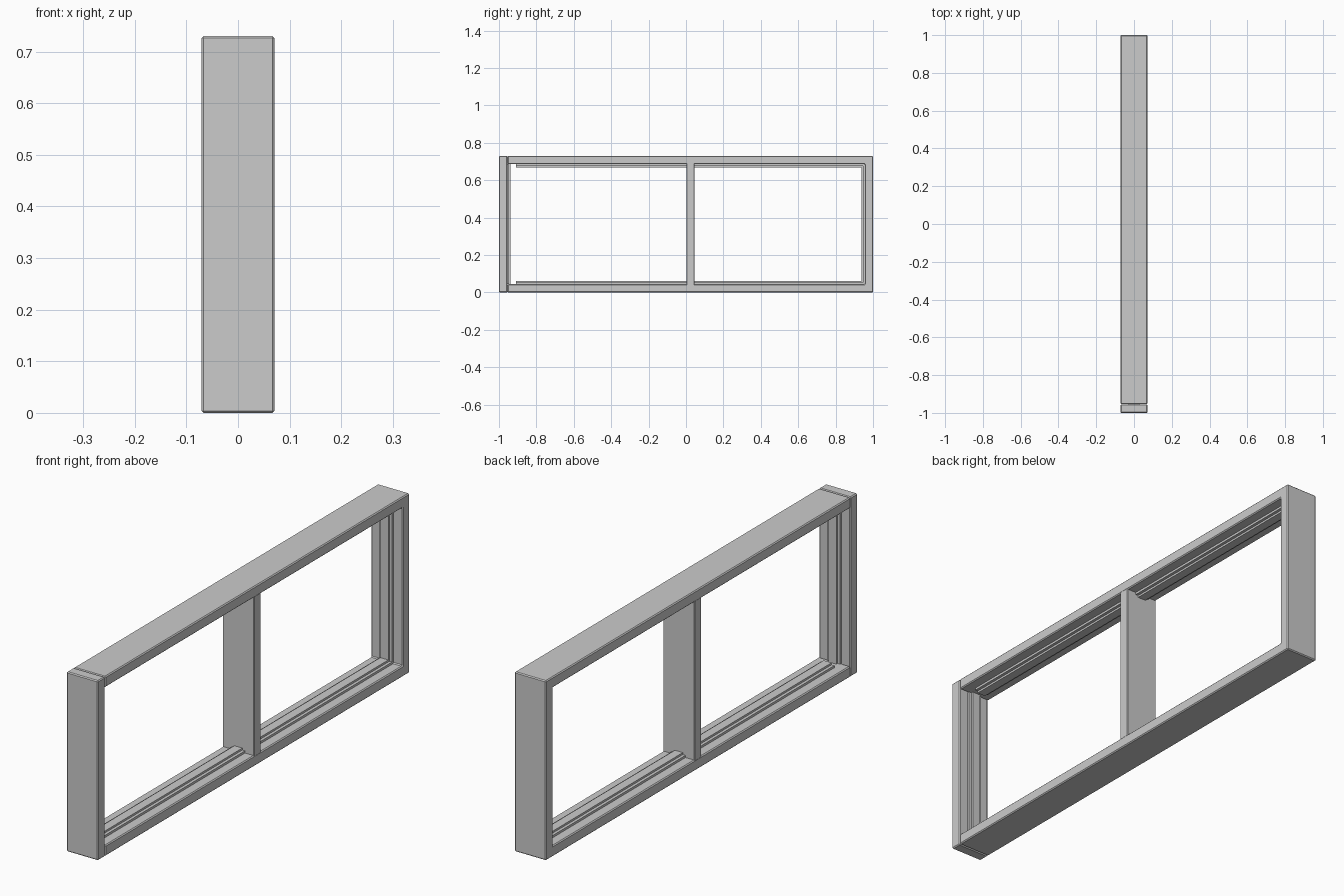
import bpy, bmesh

if "Cube" in bpy.data.objects:
    bpy.data.objects.remove(bpy.data.objects["Cube"])

D = 0.071          # half depth in x
W = 0.044          # frame bar width
H = 0.73           # height
Y0, Y1 = -0.954, 1.0


def finish(name, bm, bevel=0.0):
    bmesh.ops.recalc_face_normals(bm, faces=bm.faces[:])
    me = bpy.data.meshes.new(name)
    bm.to_mesh(me)
    bm.free()
    ob = bpy.data.objects.new(name, me)
    bpy.context.collection.objects.link(ob)
    if bevel:
        m = ob.modifiers.new("bevel", 'BEVEL')
        m.width = bevel
        m.segments = 1
        m.limit_method = 'ANGLE'
    return ob


def slab(name, outline, bevel):
    """Extrude a (y, z) outline through the frame depth."""
    bm = bmesh.new()
    face = bm.faces.new([bm.verts.new((-D, y, z)) for y, z in outline])
    geo = bmesh.ops.extrude_face_region(bm, geom=[face])['geom']
    verts = [v for v in geo if isinstance(v, bmesh.types.BMVert)]
    bmesh.ops.translate(bm, verts=verts, vec=(2 * D, 0, 0))
    return finish(name, bm, bevel)


def box(name, y0, y1, z0, z1, bevel):
    return slab(name, [(y0, z0), (y1, z0), (y1, z1), (y0, z1)], bevel)


# stepped track section: (x, height above the inner frame face)
half = [(0.03, -0.004), (0.03, 0.009), (0.018, 0.009), (0.018, 0.017)]
section = half + [(-x, h) for x, h in reversed(half)]


def sweep(name, path):
    """Sweep the section; path maps a height to a list of (y, z) points."""
    bm = bmesh.new()
    rows = [[bm.verts.new((x, y, z)) for y, z in path(h)] for x, h in section]
    n = len(rows)
    for i in range(n):
        a, b = rows[i], rows[(i + 1) % n]
        for k in range(len(a) - 1):
            bm.faces.new((a[k], a[k + 1], b[k + 1], b[k]))
    bm.faces.new([r[0] for r in rows])
    bm.faces.new([r[-1] for r in rows])
    return finish(name, bm)


# C-shaped outer frame: sill, far jamb and head in one piece
slab("main_frame", [(Y0, 0), (Y1, 0), (Y1, H), (Y0, H), (Y0, H - W),
                    (Y1 - W, H - W), (Y1 - W, W), (Y0, W)], 0.004)

# separate closing jamb and centre mullion
box("closing_jamb", -1.0, Y0 - 0.001, 0, H, 0.004)
box("mullion", 0.002, 0.046, W - 0.006, H - W + 0.006, 0.003)

# mitred track around the inside of the main frame
sweep("main_track", lambda h: [(-0.91, W + h), (Y1 - W - h, W + h),
                               (Y1 - W - h, H - W - h), (-0.91, H - W - h)])

# vertical track on the closing jamb
sweep("jamb_track", lambda h: [(-0.956 + h, W), (-0.956 + h, H - W)])
